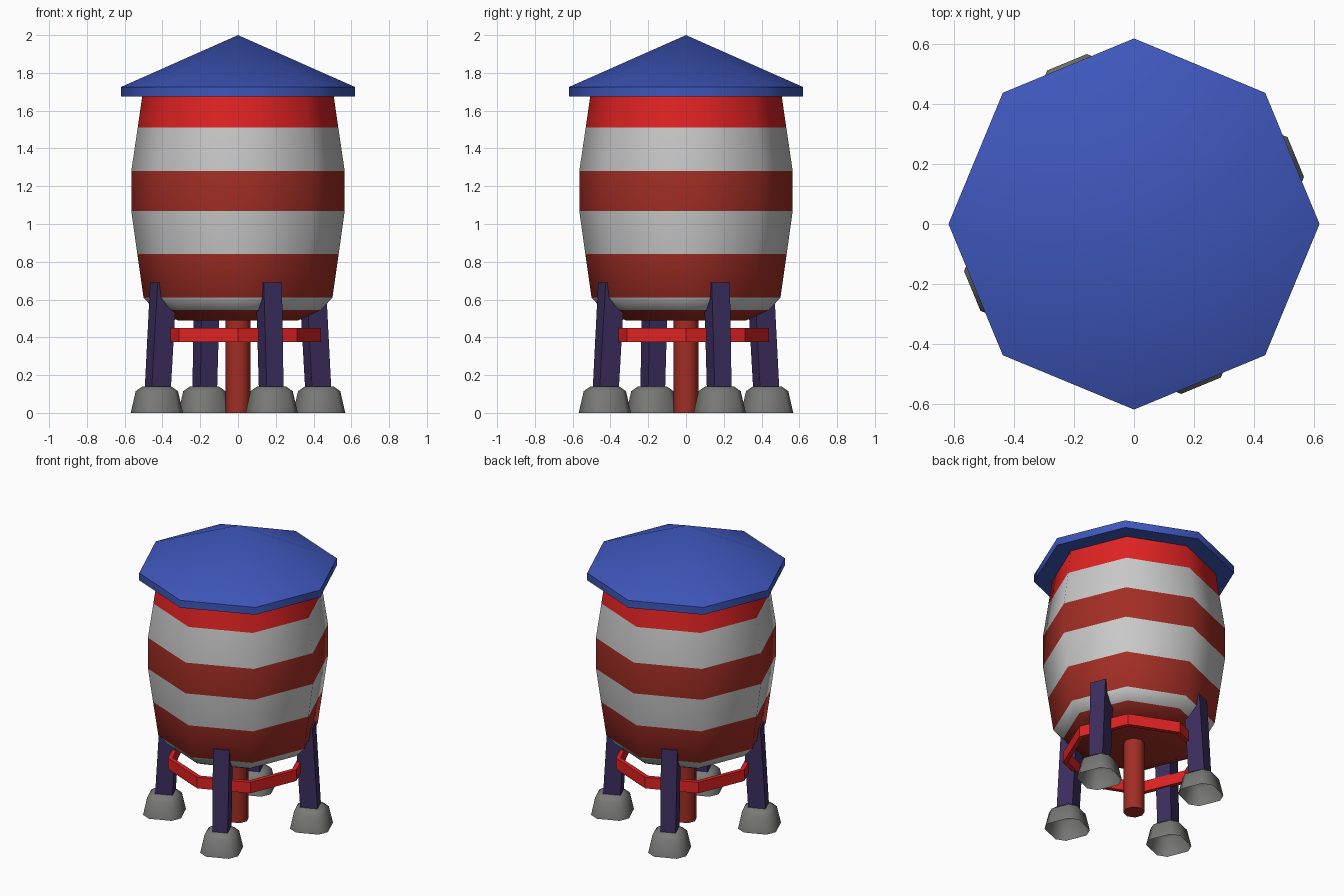
import bpy, bmesh, math
from mathutils import Vector

if "Cube" in bpy.data.objects:
    bpy.data.objects.remove(bpy.data.objects["Cube"])


def material(name, rgb):
    m = bpy.data.materials.new(name)
    m.diffuse_color = (*rgb, 1)
    m.use_nodes = True
    m.node_tree.nodes["Principled BSDF"].inputs["Base Color"].default_value = m.diffuse_color
    return m


BLUE = material("roof blue", (0.048, 0.095, 0.50))
BRIGHT = material("bright red", (0.74, 0.016, 0.016))
DARK = material("barn red", (0.36, 0.027, 0.018))
PALE = material("pale grey", (0.58, 0.58, 0.58))
PURPLE = material("dark purple", (0.045, 0.027, 0.115))
STONE = material("stone grey", (0.19, 0.19, 0.18))


def finish(name, bm, mats, smooth_angle=0):
    bmesh.ops.recalc_face_normals(bm, faces=bm.faces[:])
    limit = math.radians(smooth_angle)
    for f in bm.faces:
        f.smooth = smooth_angle > 0
    for e in bm.edges:
        e.smooth = len(e.link_faces) == 2 and e.calc_face_angle() < limit
    me = bpy.data.meshes.new(name)
    bm.to_mesh(me)
    bm.free()
    for m in mats:
        me.materials.append(m)
    ob = bpy.data.objects.new(name, me)
    bpy.context.collection.objects.link(ob)
    return ob


def octagon(r, z):
    return [Vector((r * math.cos(k * math.pi / 4), r * math.sin(k * math.pi / 4), z))
            for k in range(8)]


def loft(bm, rings, slots=None, cap_start=True, cap_end=True, closed=False):
    """Skin a list of point rings; slots gives a material per band."""
    vs = [[bm.verts.new(p) for p in ring] for ring in rings]
    pairs = list(zip(vs, vs[1:])) + ([(vs[-1], vs[0])] if closed else [])
    for i, (a, b) in enumerate(pairs):
        n = len(a)
        for k in range(n):
            f = bm.faces.new((a[k], a[(k + 1) % n], b[(k + 1) % n], b[k]))
            f.material_index = slots[i] if slots else 0
    if cap_start and not closed:
        bm.faces.new(vs[0]).material_index = slots[0] if slots else 0
    if cap_end and not closed:
        bm.faces.new(vs[-1]).material_index = slots[-1] if slots else 0


# Striped barrel tank: underside, chamfer, then alternating bands
profile = [(0.32, 0.49), (0.44, 0.545), (0.50, 0.61), (0.533, 0.84), (0.565, 1.07),
           (0.565, 1.28), (0.531, 1.51), (0.505, 1.69)]
bm = bmesh.new()
loft(bm, [octagon(r, z) for r, z in profile], [0, 1, 0, 1, 0, 1, 2])
finish("tank", bm, [DARK, PALE, BRIGHT], 50)

# Eight sided roof with a short vertical eave
bm = bmesh.new()
loft(bm, [octagon(0.62, 1.675), octagon(0.62, 1.725)], cap_end=False)
bm.verts.ensure_lookup_table()
rim = [v for v in bm.verts if v.co.z > 1.7]
apex = bm.verts.new((0, 0, 2.0))
for k in range(8):
    bm.faces.new((rim[k], rim[(k + 1) % 8], apex))
finish("roof", bm, [BLUE], 50)

# Central water pipe
bm = bmesh.new()
loft(bm, [octagon(0.066, 0), octagon(0.066, 0.50)])
finish("pipe", bm, [DARK], 50)

# Brace ring tying the legs together
bm = bmesh.new()
loft(bm, [octagon(0.44, 0.375), octagon(0.44, 0.45),
          octagon(0.41, 0.45), octagon(0.41, 0.375)], closed=True)
finish("brace_ring", bm, [BRIGHT])


def rect(r, hr, ht, z):
    return [Vector((r + a * hr, b * ht, z)) for a, b in ((-1, -1), (1, -1), (1, 1), (-1, 1))]


def chamfered(r, h, z):
    c = h * 0.6
    pts = [(h, -c), (h, c), (c, h), (-c, h), (-h, c), (-h, -c), (-c, -h), (c, -h)]
    return [Vector((r + x, y, z)) for x, y in pts]


# Four leaning legs with open based feet
for i, side in enumerate(("back_right", "back_left", "front_left", "front_right")):
    turn = math.radians(22.5 + 90 * i)
    bm = bmesh.new()
    loft(bm, [rect(0.46, 0.055, 0.048, 0.12), rect(0.427, 0.055, 0.052, 0.69)])
    finish(side + "_leg", bm, [PURPLE]).rotation_euler.z = turn
    bm = bmesh.new()
    loft(bm, [chamfered(0.465, 0.12, 0), chamfered(0.465, 0.097, 0.115),
              chamfered(0.465, 0.066, 0.14)], cap_start=False)
    finish(side + "_foot", bm, [STONE], 50).rotation_euler.z = turn
